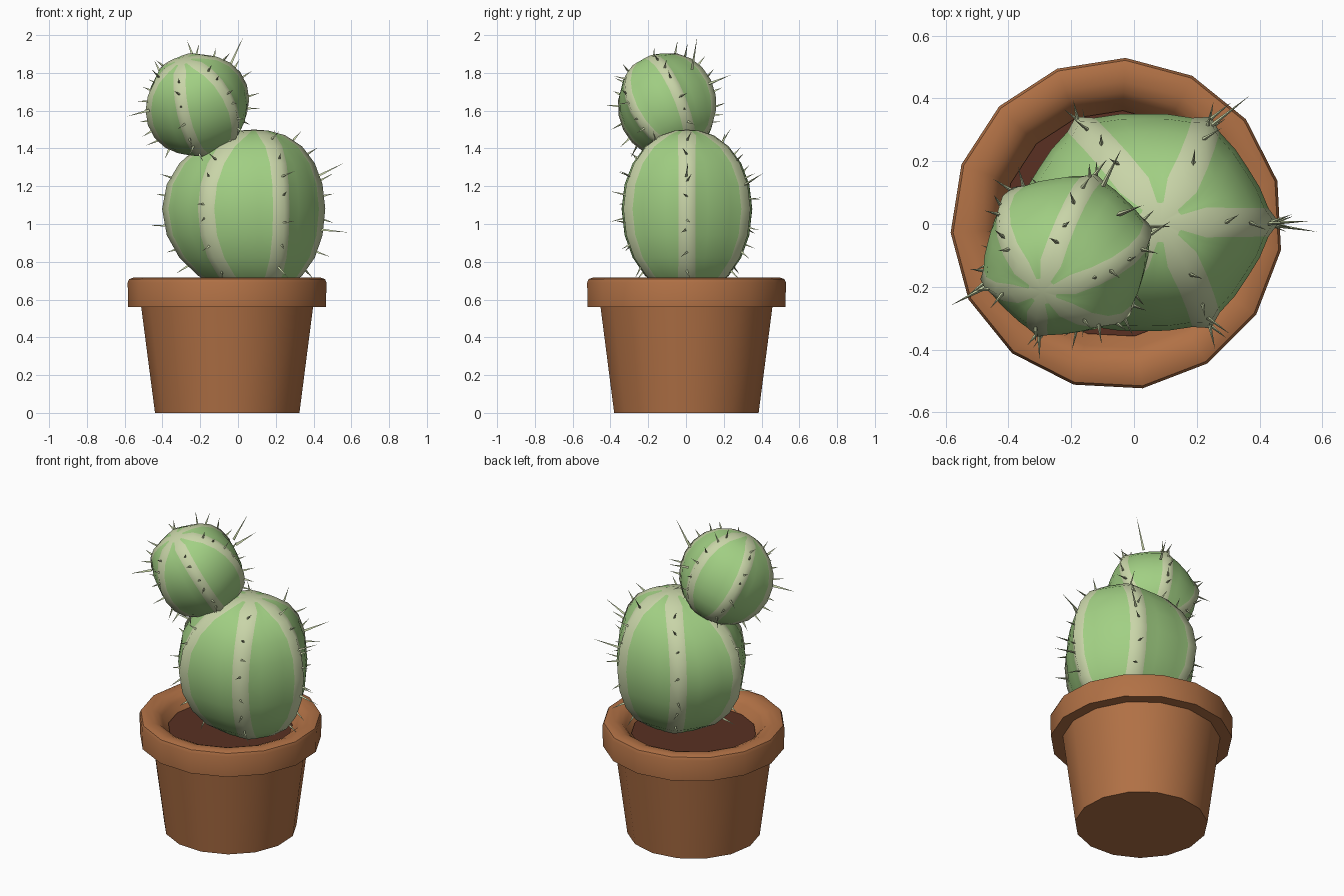
import bpy, bmesh, math, random
from mathutils import Vector, Matrix

if "Cube" in bpy.data.objects:
    bpy.data.objects.remove(bpy.data.objects["Cube"])

random.seed(4)


def material(name, rgb):
    m = bpy.data.materials.new(name)
    m.diffuse_color = (*rgb, 1)
    m.use_nodes = True
    m.node_tree.nodes["Principled BSDF"].inputs["Base Color"].default_value = m.diffuse_color
    return m


GREEN = material("cactus_green", (0.36, 0.63, 0.23))
PALE = material("rib_pale_green", (0.58, 0.66, 0.39))
CLAY = material("terracotta", (0.44, 0.165, 0.06))
SOIL = material("dark_soil", (0.10, 0.03, 0.016))


def finish(bm, name, mats, smooth_angle=None):
    bmesh.ops.recalc_face_normals(bm, faces=bm.faces)
    me = bpy.data.meshes.new(name)
    bm.to_mesh(me)
    bm.free()
    ob = bpy.data.objects.new(name, me)
    bpy.context.collection.objects.link(ob)
    for m in mats:
        me.materials.append(m)
    if smooth_angle:
        bpy.ops.object.select_all(action='DESELECT')
        ob.select_set(True)
        bpy.context.view_layer.objects.active = ob
        bpy.ops.object.shade_smooth_by_angle(angle=math.radians(smooth_angle))
    return ob


def lathe(name, profile, mat, sides=15, start=87, center=(-0.055, 0)):
    """Revolve (radius, z) points; both ends are closed with flat caps."""
    bm = bmesh.new()
    rings = []
    for r, z in profile:
        ring = []
        for i in range(sides):
            a = math.radians(start) + i * math.tau / sides
            ring.append(bm.verts.new((center[0] + r * math.cos(a), center[1] + r * math.sin(a), z)))
        rings.append(ring)
    for a, b in zip(rings, rings[1:]):
        for i in range(sides):
            j = (i + 1) % sides
            bm.faces.new((a[i], a[j], b[j], b[i]))
    bm.faces.new(rings[0])
    bm.faces.new(rings[-1])
    return finish(bm, name, [mat], 40)


def add_spine(bm, base, tip, width):
    """Thin three-sided spike."""
    d = tip - base
    rot = d.to_track_quat('Z', 'Y').to_matrix().to_4x4()
    bmesh.ops.create_cone(bm, segments=3, cap_ends=True, radius1=width, radius2=0,
                          depth=d.length, matrix=Matrix.Translation((base + tip) / 2) @ rot)


def cactus(name, center, axis, spin, radius, y_scale, top, bottom, bend, spine_len, extra):
    place = Matrix.Translation(center) @ Vector((0, 0, 1)).rotation_difference(Vector(axis)).to_matrix().to_4x4()

    def point(theta, phi, r):
        c, s = math.cos(phi), math.sin(phi) ** 0.93 if 0 < phi < math.pi else 0
        return place @ Vector((radius * r * s * math.cos(theta) + bend * c * c,
                               radius * r * s * math.sin(theta) * y_scale,
                               c * (top if c > 0 else bottom)))

    # ribbed body: six peaked ribs with pale bands
    bm = bmesh.new()
    rings = []
    for deg in (9, 22, 38, 55, 72, 90, 108, 125, 142, 158, 171):
        phi = math.radians(deg)
        h = min(0.38, 0.125 / math.sin(phi))
        q = math.pi / 6
        mid = (h + q) / 2
        section = ((-mid, 0.905), (-h, 0.93), (0, 1.0), (h, 0.93), (mid, 0.905), (q, 0.89))
        rings.append([bm.verts.new(point(spin + k * math.pi / 3 + a, phi, r))
                      for k in range(6) for a, r in section])
    n = len(rings[0])
    for a, b in zip(rings, rings[1:]):
        for i in range(n):
            j = (i + 1) % n
            f = bm.faces.new((a[i], b[i], b[j], a[j]))
            f.material_index = 1 if i % 6 in (1, 2) else 0
    for ring, phi in ((rings[0], 0), (rings[-1], math.pi)):
        pole = bm.verts.new(point(0, phi, 1))
        for i in range(n):
            bm.faces.new((ring[i], ring[(i + 1) % n], pole)).material_index = 1
    for f in bm.faces:
        f.smooth = True
    finish(bm, name + "_body", [GREEN, PALE])

    # spines along every rib, leaning to alternate sides
    bm = bmesh.new()
    heart = Vector(center)
    for k in range(6):
        theta = spin + k * math.pi / 3
        for i in range(7):
            phi = math.radians(32 + i * 17 + random.uniform(-4, 4))
            base = point(theta, phi, 0.98)
            side = (point(theta + 0.3, phi, 1) - point(theta - 0.3, phi, 1)).normalized()
            d = (base - heart).normalized() + side * 0.35 * (-1) ** i
            d.z += random.uniform(-0.2, 0.3)
            add_spine(bm, base, base + d.normalized() * spine_len * random.uniform(0.7, 1.25), 0.007)
    for base, tip in extra:
        add_spine(bm, Vector(base), Vector(tip), 0.009)
    finish(bm, name + "_spines", [PALE])


# pot wall with overhanging rounded rim and sloping inside
lathe("pot", [(0.385, 0), (0.458, 0.56), (0.527, 0.56), (0.53, 0.69), (0.522, 0.708), (0.50, 0.716),
              (0.455, 0.714), (0.42, 0.70), (0.40, 0.68), (0.345, 0.60)], CLAY)
# soil
lathe("soil", [(0.33, 0.60), (0.362, 0.635)], SOIL)

# large lower ball and tilted upper ball
cactus("large_cactus", (0.03, 0.005, 1.08), (0, 0, 1), 0, 0.432, 0.9, 0.42, 0.45, 0.055, 0.075,
       [((0.40, 0, 1.24), (0.565, 0.01, 1.325)), ((0.42, 0, 0.97), (0.585, -0.025, 0.955)),
        ((0.23, 0.30, 1.2), (0.37, 0.41, 1.27))])
cactus("small_cactus", (-0.215, -0.10, 1.63), (-0.28, -0.42, 0.86), math.radians(14), 0.287, 0.95,
       0.275, 0.275, 0, 0.065,
       [((-0.05, 0.03, 1.82), (0.03, 0.06, 1.995)), ((-0.10, 0.12, 1.74), (-0.04, 0.24, 1.79)),
        ((-0.47, -0.20, 1.6), (-0.585, -0.26, 1.57))])
